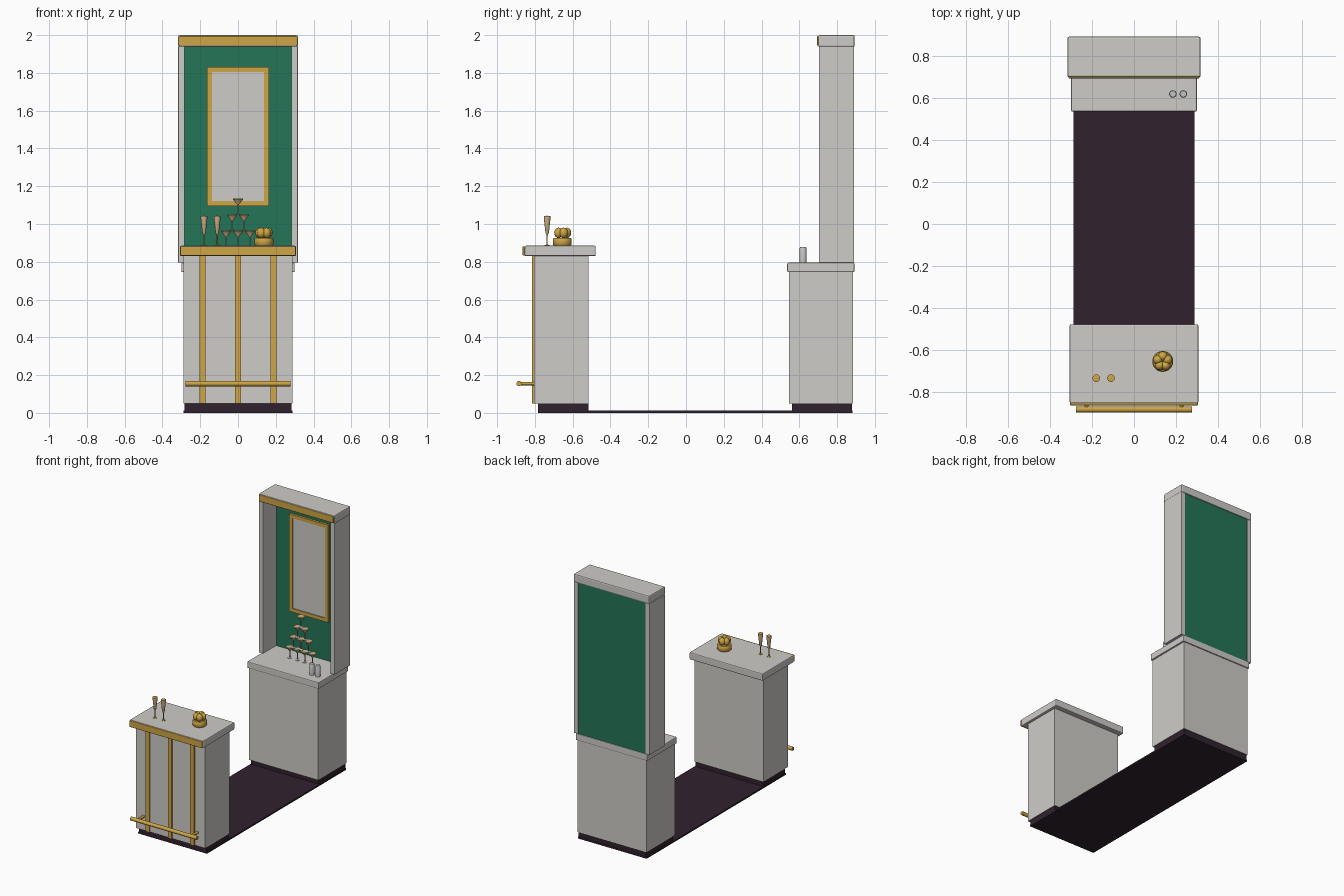
import bpy, bmesh, math
from mathutils import Matrix

cube = bpy.data.objects.get("Cube")
if cube:
    bpy.data.objects.remove(cube, do_unlink=True)


def material(name, rgb):
    m = bpy.data.materials.new(name)
    m.use_nodes = True
    m.diffuse_color = (*rgb, 1)
    m.node_tree.nodes["Principled BSDF"].inputs["Base Color"].default_value = (*rgb, 1)
    return m


CREAM = material("cream paint", (0.62, 0.605, 0.58))
GOLD = material("gold", (0.62, 0.38, 0.06))
GREEN = material("deep green", (0.017, 0.18, 0.095))
DARK = material("dark plum", (0.03, 0.016, 0.027))
WINE = material("pale champagne", (0.62, 0.45, 0.24))
SILVER = material("silver", (0.55, 0.55, 0.55))


def finish(name, bm, mats, smooth=False):
    mesh = bpy.data.meshes.new(name)
    bm.to_mesh(mesh)
    bm.free()
    ob = bpy.data.objects.new(name, mesh)
    bpy.context.collection.objects.link(ob)
    for m in mats:
        mesh.materials.append(m)
    if smooth:
        bpy.ops.object.select_all(action='DESELECT')
        ob.select_set(True)
        bpy.context.view_layer.objects.active = ob
        bpy.ops.object.shade_smooth_by_angle(angle=math.radians(40))
    return ob


def box(name, x, y, z, mat, bevel=0):
    """Box from (min, max) pairs."""
    bm = bmesh.new()
    bmesh.ops.create_cube(bm, size=1)
    for v in bm.verts:
        for i, (lo, hi) in enumerate((x, y, z)):
            v.co[i] = lo if v.co[i] < 0 else hi
    ob = finish(name, bm, [mat])
    if bevel:
        mod = ob.modifiers.new("soft edge", 'BEVEL')
        mod.width, mod.segments = bevel, 2
    return ob


def lathe(name, profile, at, mats, split=None, steps=16):
    """Turn (radius, height) points round z; faces above split use the second material."""
    bm = bmesh.new()
    vs = [bm.verts.new((r, 0, z)) for r, z in profile]
    es = [bm.edges.new(p) for p in zip(vs, vs[1:])]
    bmesh.ops.spin(bm, geom=vs + es, axis=(0, 0, 1), cent=(0, 0, 0),
                   angle=2 * math.pi, steps=steps)
    bmesh.ops.remove_doubles(bm, verts=bm.verts, dist=1e-5)
    bmesh.ops.recalc_face_normals(bm, faces=bm.faces)
    if split is not None:
        for f in bm.faces:
            f.material_index = int(f.calc_center_median().z > split)
    bmesh.ops.translate(bm, verts=bm.verts, vec=at)
    return finish(name, bm, mats, True)


def rod(name, centre, length, radius, axis, mat):
    bm = bmesh.new()
    bmesh.ops.create_cone(bm, cap_ends=True, segments=16, radius1=radius,
                          radius2=radius, depth=length)
    bmesh.ops.rotate(bm, verts=bm.verts, matrix=Matrix.Rotation(
        math.pi / 2, 3, 'Y' if axis == 'X' else 'X'))
    bmesh.ops.translate(bm, verts=bm.verts, vec=centre)
    return finish(name, bm, [mat], True)


# Floor and plinths
W = 0.288
box("floor", (-W, W), (-0.783, 0.882), (0, 0.012), DARK)
box("front_plinth", (-0.283, 0.283), (-0.783, -0.517), (0.012, 0.05), DARK)
box("back_plinth", (-0.283, 0.283), (0.56, 0.88), (0.012, 0.05), DARK)

# Front counter
box("front_counter_body", (-W, W), (-0.806, -0.515), (0.05, 0.83), CREAM)
box("front_counter_top", (-0.307, 0.307), (-0.855, -0.478), (0.83, 0.885), CREAM, 0.007)
box("front_counter_trim", (-0.305, 0.305), (-0.865, -0.853), (0.833, 0.882), GOLD, 0.004)
for side, x in (("left", 0.187), ("centre", 0), ("right", -0.187)):
    box(side + "_front_strip", (x - 0.016, x + 0.016), (-0.816, -0.804), (0.05, 0.83), GOLD)

# Foot rail
rod("foot_rail", (0, -0.884, 0.155), 0.555, 0.014, 'X', GOLD)
for side, x in (("left", 0.226), ("right", -0.226)):
    rod(side + "_rail_bracket", (x, -0.842, 0.155), 0.084, 0.009, 'Y', GOLD)

# Back counter
box("back_counter_body", (-W, W), (0.545, 0.884), (0.05, 0.745), CREAM)
box("back_counter_top", (-0.3, 0.3), (0.536, 0.892), (0.745, 0.795), CREAM, 0.006)

# Tall display back
for side, s in (("left", 1), ("right", -1)):
    box(side + "_display_side", sorted((s * 0.282, s * 0.317)), (0.703, 0.89),
        (0.795, 1.94), CREAM, 0.003)
box("display_back_panel", (-0.283, 0.283), (0.862, 0.886), (0.795, 1.94), GREEN)
box("display_cornice", (-0.317, 0.317), (0.7, 0.893), (1.938, 2), CREAM, 0.008)
box("cornice_trim", (-0.312, 0.312), (0.694, 0.702), (1.944, 1.994), GOLD, 0.003)

# Framed mirror
box("mirror", (-0.14, 0.14), (0.852, 0.863), (1.118, 1.806), CREAM)
for side, s in (("left", 1), ("right", -1)):
    box(side + "_mirror_frame", sorted((s * 0.137, s * 0.164)), (0.845, 0.863),
        (1.094, 1.832), GOLD)
for name, z in (("lower", 1.094), ("upper", 1.805)):
    box(name + "_mirror_frame", (-0.137, 0.137), (0.845, 0.863), (z, z + 0.027), GOLD)

# Pyramid of shallow glasses
coupe = [(0, 0), (0.016, 0), (0.016, 0.003), (0.003, 0.006), (0.003, 0.05),
         (0.028, 0.082), (0.026, 0.085), (0, 0.083)]
for row in range(4):
    count = 4 - row
    for i in range(count):
        x = (i - (count - 1) / 2) * 0.063
        lathe(f"coupe_glass_{row}_{i}", coupe, (x, 0.755, 0.795 + row * 0.085),
              [SILVER, WINE], 0.052)

# Tall glasses on the front counter
flute = [(0, 0), (0.013, 0), (0.013, 0.003), (0.003, 0.006), (0.003, 0.055),
         (0.009, 0.068), (0.018, 0.15), (0.018, 0.157), (0, 0.159)]
for i, x in enumerate((-0.18, -0.11)):
    glass = lathe(f"flute_glass_{i}", flute, (x, -0.735, 0.885), [GOLD, WINE], 0.058)
    for f in glass.data.polygons:
        if f.normal.z > 0.9:
            f.material_index = 0

# Two shakers on the back counter
for i, x in enumerate((0.185, 0.235)):
    lathe(f"shaker_{i}", [(0, 0), (0.018, 0), (0.018, 0.078), (0.015, 0.083), (0, 0.083)],
          (x, 0.62, 0.795), [SILVER])

# Bowl heaped with round pieces
bowl_x, bowl_y = 0.137, -0.655
lathe("bowl", [(0, 0), (0.044, 0), (0.05, 0.008), (0.05, 0.036), (0.045, 0.042), (0, 0.042)],
      (bowl_x, bowl_y, 0.885), [GOLD], steps=24)
for i in range(5):
    a = i * math.tau / 5 + 0.3
    bm = bmesh.new()
    bmesh.ops.create_uvsphere(bm, u_segments=16, v_segments=10, radius=0.023)
    bmesh.ops.scale(bm, verts=bm.verts, vec=(1, 1, 1.2))
    bmesh.ops.translate(bm, verts=bm.verts, vec=(
        bowl_x + 0.024 * math.cos(a), bowl_y + 0.024 * math.sin(a), 0.953))
    finish(f"bowl_piece_{i}", bm, [GOLD], True)
